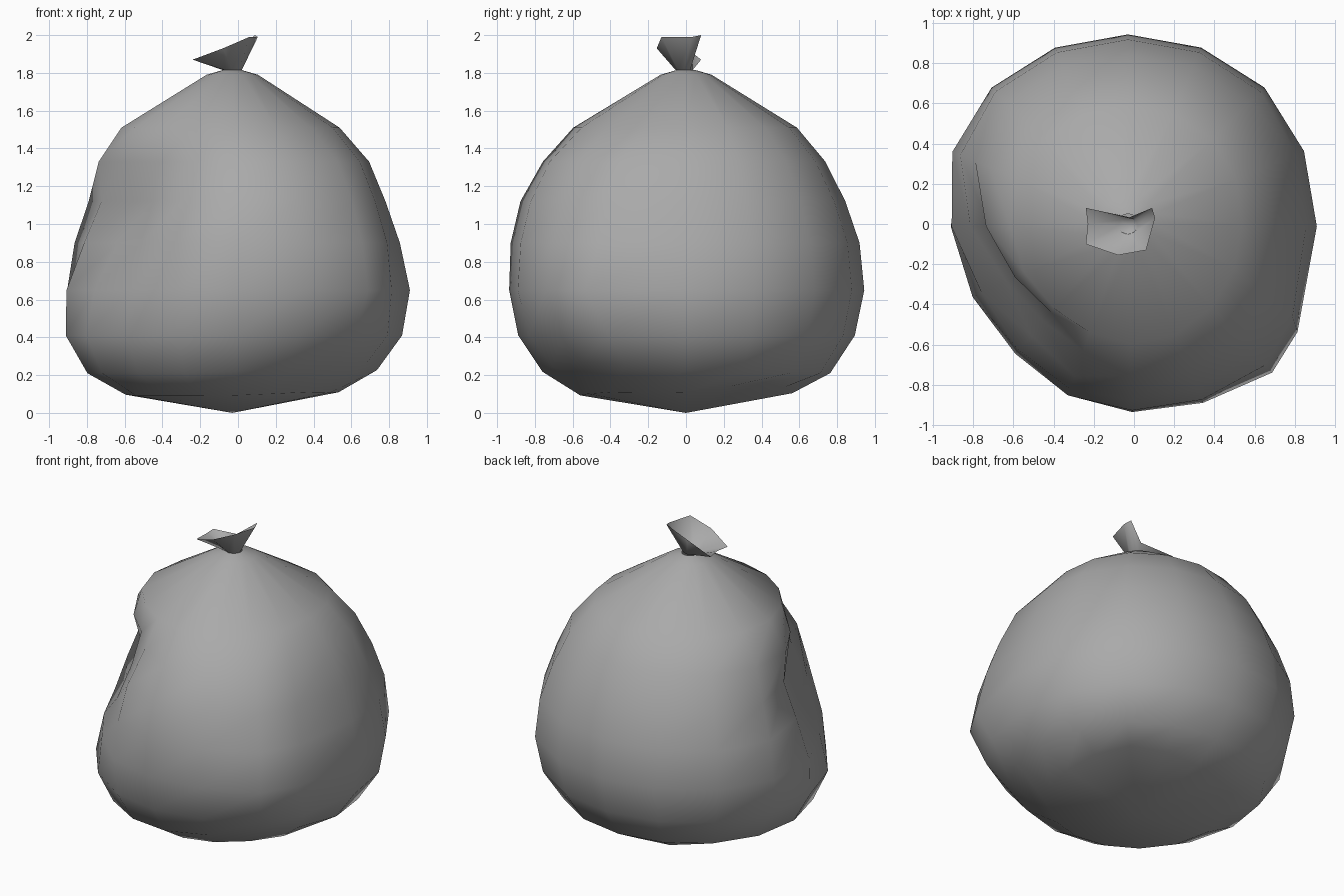
import bpy, bmesh
from math import radians, cos, sin, exp

cube = bpy.data.objects.get("Cube")
if cube:
    bpy.data.objects.remove(cube, do_unlink=True)

grey = bpy.data.materials.new("grey plastic")
grey.use_nodes = True
colour = (0.4, 0.4, 0.4, 1)
grey.diffuse_color = colour
shader = grey.node_tree.nodes["Principled BSDF"]
shader.inputs["Base Color"].default_value = colour
shader.inputs["Roughness"].default_value = 0.6


def bell(deg, centre, width):
    """Smooth bump around an angle, wrapping past a full turn."""
    gap = (deg - centre + 180) % 360 - 180
    return exp(-0.5 * (gap / width) ** 2)


def loft(name, rings, bottom):
    """Skin closed rings of equal length, closed below by a point."""
    bm = bmesh.new()
    loops = [[bm.verts.new(p) for p in ring] for ring in rings]
    n = len(loops[0])
    tip = bm.verts.new(bottom)
    for i in range(n):
        j = (i + 1) % n
        bm.faces.new((tip, loops[0][j], loops[0][i]))
        for low, high in zip(loops, loops[1:]):
            bm.faces.new((low[i], low[j], high[j], high[i]))
    mesh = bpy.data.meshes.new(name)
    bm.to_mesh(mesh)
    bm.free()
    mesh.materials.append(grey)
    for face in mesh.polygons:
        face.use_smooth = True
    obj = bpy.data.objects.new(name, mesh)
    bpy.context.collection.objects.link(obj)


# Sack rings: height, radius, side dent and its angle, corner bulge,
# front swell, left slimming, lift of the front left and rear underside
SIDES = 16
CENTRE_X = -0.03
profile = [
    (0.09, 0.56, 0, 205, 0, 0, 0, 0.02, 0.07),
    (0.21, 0.76, 0, 205, 0.02, 0, 0, 0.06, 0),
    (0.41, 0.89, 0.04, 212, 0.04, 0, 0, 0, 0),
    (0.65, 0.94, 0.14, 208, 0.10, 0, 0.015, 0, 0),
    (0.90, 0.915, 0.25, 206, 0.07, 0.02, 0.04, 0, 0),
    (1.12, 0.84, 0.28, 206, 0.06, 0.045, 0.04, 0, 0),
    (1.33, 0.735, 0.16, 222, 0.05, 0.045, 0.02, 0, 0),
    (1.51, 0.585, 0.03, 230, 0, 0.02, 0.02, 0, 0),
    (1.79, 0.135, 0, 205, 0, 0, 0, 0, 0),
    (1.815, 0.05, 0, 205, 0, 0, 0, 0, 0),
]
sack_rings = []
for z, radius, dent, dent_angle, bulge, swell, slim, front_lift, rear_lift in profile:
    ring = []
    for i in range(SIDES):
        deg = 360 * i / SIDES
        # Slightly squared rear corners
        r = radius * (1 + 0.025 * (bell(deg, 40, 22) + bell(deg, 145, 25)))
        r -= dent * bell(deg, dent_angle, 24)
        r += bulge * bell(deg, 322, 18)
        r += swell * bell(deg, 276, 26) - slim * bell(deg, 0, 22)
        twist = 4 * bell(deg, 228, 28) - 100 * bulge * bell(deg, 337, 10)
        turn = radians(deg + twist)
        lift = front_lift * bell(deg, 320, 25)
        lift += rear_lift * (bell(deg, 45, 25) + 0.6 * bell(deg, 145, 18))
        ring.append((CENTRE_X + r * cos(turn), r * sin(turn), z + lift))
    sack_rings.append(ring)
loft("sack", sack_rings, (CENTRE_X, 0, 0))

# Gathered open mouth flaring above the tie
rim = [
    (0.105, 0.03, 1.99), (0.09, 0.08, 2.0), (-0.03, 0.03, 1.91),
    (-0.24, 0.08, 1.87), (-0.23, 0.0, 1.875), (-0.24, -0.10, 1.87),
    (-0.08, -0.155, 1.93), (0.06, -0.13, 1.99),
]
neck = []
for i in range(len(rim)):
    a = radians(360 * i / len(rim))
    neck.append((CENTRE_X + 0.05 * cos(a), -0.01 + 0.045 * sin(a), 1.815))
loft("gathered_mouth", [neck, rim], (CENTRE_X, -0.01, 1.81))
